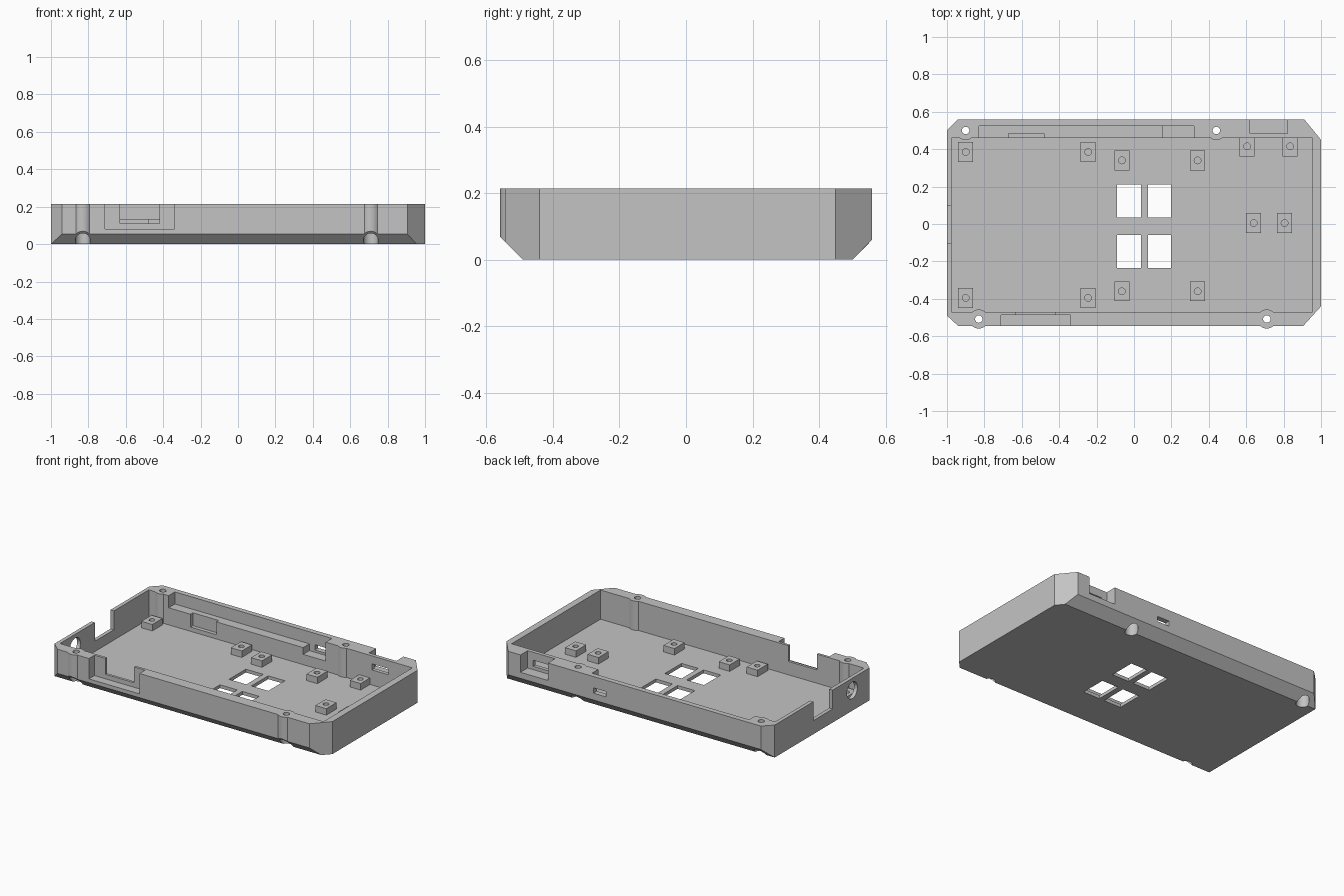
import bpy, bmesh
from math import radians

cube = bpy.data.objects.get("Cube")
if cube:
    bpy.data.objects.remove(cube, do_unlink=True)

grey = bpy.data.materials.new("plain grey plastic")
grey.use_nodes = True
colour = (0.55, 0.55, 0.55, 1)
grey.diffuse_color = colour
grey.node_tree.nodes["Principled BSDF"].inputs["Base Color"].default_value = colour

H = 0.215       # rim height
FLOOR = 0.022   # inside floor height
OVER = 0.3      # cutters that are open at the top end here


def make_object(name, bm):
    bmesh.ops.recalc_face_normals(bm, faces=bm.faces)
    mesh = bpy.data.meshes.new(name)
    bm.to_mesh(mesh)
    bm.free()
    mesh.materials.append(grey)
    obj = bpy.data.objects.new(name, mesh)
    bpy.context.collection.objects.link(obj)
    return obj


def prism(name, points, offset):
    """Closed solid: a 3D polygon pushed along an offset."""
    bm = bmesh.new()
    face = bm.faces.new([bm.verts.new(p) for p in points])
    new = bmesh.ops.extrude_face_region(bm, geom=[face])["geom"]
    bmesh.ops.translate(bm, vec=offset,
                        verts=[v for v in new if isinstance(v, bmesh.types.BMVert)])
    return make_object(name, bm)


def box(name, x0, x1, y0, y1, z0, z1):
    return prism(name, [(x0, y0, z0), (x1, y0, z0), (x1, y1, z0), (x0, y1, z0)],
                 (0, 0, z1 - z0))


def cylinder(name, x, y, z0, z1, r, sides=32):
    bm = bmesh.new()
    bmesh.ops.create_cone(bm, cap_ends=True, segments=sides, radius1=r, radius2=r,
                          depth=z1 - z0)
    bmesh.ops.translate(bm, vec=(x, y, (z0 + z1) / 2), verts=bm.verts)
    return make_object(name, bm)


def combine(target, tool, operation="DIFFERENCE"):
    tool.hide_render = True
    mod = target.modifiers.new("cut", "BOOLEAN")
    mod.operation = operation
    mod.solver = "EXACT"
    mod.object = tool
    bpy.context.view_layer.objects.active = target
    bpy.ops.object.modifier_apply(modifier=mod.name)
    bpy.data.objects.remove(tool, do_unlink=True)


# Tray body with clipped corners, then hollowed
outline = [(-0.94, -0.545), (0.905, -0.545), (1, -0.44), (1, 0.45),
           (0.91, 0.56), (-0.94, 0.56), (-1, 0.5), (-1, -0.49)]
tray = prism("tray", [(x, y, 0) for x, y in outline], (0, 0, H))
combine(tray, box("cavity", -0.975, 0.955, -0.47, 0.46, FLOOR, OVER))

# Screw bosses in the long walls
screws = [(-0.83, -0.508), (0.71, -0.508), (-0.9, 0.5), (0.44, 0.5)]
for x, y in screws:
    combine(tray, cylinder("boss", x, y, 0.01, H, 0.051), "UNION")

# Sloped underside along front and back
for side, edge in ((-1, 0.49), (1, 0.5)):
    wedge = [(-1.2, side * (edge - 0.1), -0.1), (-1.2, side * (edge + 0.2), 0.2),
             (-1.2, side * (edge + 0.2), -0.1)]
    combine(tray, prism("slope_cutter", wedge, (2.4, 0, 0)))

# Screw holes with counterbores from below
for x, y in screws:
    combine(tray, cylinder("screw_hole", x, y, -0.1, OVER, 0.02, 24))
    combine(tray, cylinder("counterbore", x, y, -0.1, 0.1, 0.04))

# Wall cut-outs: x0, x1, y0, y1, z0, z1
cutouts = {
    "back_shelf": (-0.83, 0.32, 0.4, 0.525, 0.135, OVER),
    "back_shelf_step": (0.155, 0.32, 0.4, 0.525, 0.09, OVER),
    "back_pocket": (-0.67, -0.48, 0.4, 0.485, 0.05, 0.16),
    "back_port": (0.195, 0.285, 0.5, 0.6, 0.105, 0.14),
    "back_plug_recess": (0.62, 0.82, 0.485, 0.6, 0.1, OVER),
    "back_plug_port": (0.66, 0.78, 0.4, 0.55, 0.122, 0.162),
    "front_plug_recess": (-0.71, -0.34, -0.6, -0.487, 0.08, OVER),
    "front_plug_notch": (-0.63, -0.42, -0.55, -0.4, 0.11, OVER),
    "end_notch": (-1.1, -0.9, -0.105, 0.095, 0.09, OVER),
}
for name, size in cutouts.items():
    combine(tray, box(name, *size))

# Round socket hole in the end wall
socket = cylinder("socket_hole", 0, 0, -0.1, 0.1, 0.055)
socket.rotation_euler = (0, radians(90), 0)
socket.location = (-1, -0.31, 0.135)
bpy.context.view_layer.update()
combine(tray, socket)

# Four windows in the floor
for x0, x1 in ((-0.09, 0.037), (0.074, 0.197)):
    for y0, y1 in ((-0.235, -0.06), (0.035, 0.21)):
        combine(tray, box("floor_window", x0, x1, y0, y1, -0.1, 0.1))

# Standoff blocks with blind screw holes
standoffs = [(-0.9, 0.385), (-0.245, 0.385), (-0.065, 0.34), (0.34, 0.34),
             (0.605, 0.415), (0.835, 0.415), (0.64, 0.005), (0.805, 0.005),
             (-0.9, -0.395), (-0.245, -0.395), (-0.065, -0.36), (0.34, -0.36)]
blocks = []
for i, (x, y) in enumerate(standoffs):
    block = box(f"standoff_{i + 1}", x - 0.04, x + 0.04, y - 0.053,
                min(y + 0.053, 0.461), FLOOR - 0.005, 0.065)
    combine(block, cylinder("standoff_hole", x, y, 0.028, 0.1, 0.018, 24))
    blocks.append(block)

# Smooth the round parts, keep hard edges
bpy.ops.object.select_all(action="DESELECT")
for obj in [tray] + blocks:
    obj.select_set(True)
bpy.context.view_layer.objects.active = tray
bpy.ops.object.shade_smooth_by_angle(angle=radians(25))
